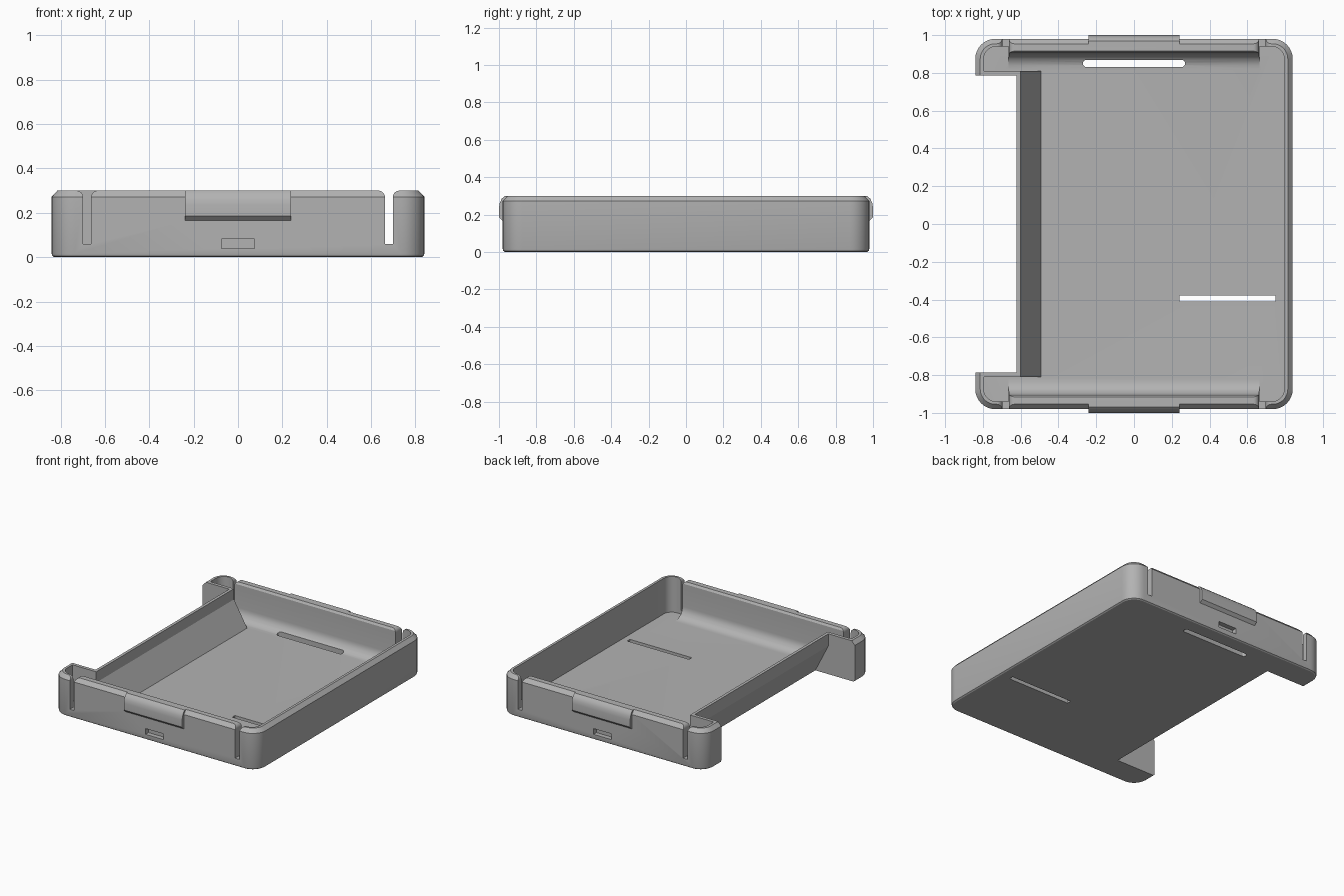
import bpy, bmesh, math
from mathutils import Vector

cube = bpy.data.objects.get("Cube")
if cube:
    bpy.data.objects.remove(cube, do_unlink=True)

grey = bpy.data.materials.new("plain_grey")
grey.use_nodes = True
colour = (0.45, 0.45, 0.45, 1)
grey.diffuse_color = colour
grey.node_tree.nodes["Principled BSDF"].inputs["Base Color"].default_value = colour


def loft(name, loops):
    """Closed solid through matching point loops."""
    bm = bmesh.new()
    rings = [[bm.verts.new(p) for p in loop] for loop in loops]
    for a, b in zip(rings, rings[1:]):
        for i in range(len(a)):
            j = (i + 1) % len(a)
            bm.faces.new((a[i], a[j], b[j], b[i]))
    bm.faces.new(rings[0])
    bm.faces.new(rings[-1])
    bmesh.ops.recalc_face_normals(bm, faces=bm.faces)
    mesh = bpy.data.meshes.new(name)
    bm.to_mesh(mesh)
    bm.free()
    mesh.materials.append(grey)
    obj = bpy.data.objects.new(name, mesh)
    bpy.context.collection.objects.link(obj)
    return obj


def rounded(hx, hy, r, z, n=8, centre=(0, 0)):
    """Rounded rectangle loop at height z."""
    pts = []
    for k, (sx, sy) in enumerate([(1, 1), (-1, 1), (-1, -1), (1, -1)]):
        for i in range(n + 1):
            a = math.pi / 2 * (k + i / n)
            pts.append((centre[0] + sx * (hx - r) + r * math.cos(a),
                        centre[1] + sy * (hy - r) + r * math.sin(a), z))
    return pts


def prism(name, profile, axis, a, b):
    """Extrude a (u, z) profile along x or y."""
    def put(u, z, t):
        return (t, u, z) if axis == "x" else (u, t, z)
    return loft(name, [[put(u, z, t) for u, z in profile] for t in (a, b)])


def box(name, x0, x1, y0, y1, z0, z1):
    return prism(name, [(x0, z0), (x1, z0), (x1, z1), (x0, z1)], "y", y0, y1)


def arc(cx, cz, r, start, end, n=8):
    return [(cx + r * math.cos(math.radians(start + (end - start) * i / n)),
             cz + r * math.sin(math.radians(start + (end - start) * i / n)))
            for i in range(n + 1)]


def combine(obj, tool, operation):
    """Apply a boolean and discard the tool."""
    mod = obj.modifiers.new("bool", "BOOLEAN")
    mod.operation, mod.solver, mod.object = operation, "EXACT", tool
    bpy.context.view_layer.update()
    result = bpy.data.meshes.new_from_object(
        obj.evaluated_get(bpy.context.evaluated_depsgraph_get()))
    obj.modifiers.clear()
    obj.data = result
    bpy.data.objects.remove(tool, do_unlink=True)


TOP, FLOOR, HX, HY = 0.3, 0.035, 0.84, 0.98

# Outer shell with rounded corners, softened base and chamfered rim
tray = loft("tray", [
    rounded(HX - 0.012, HY - 0.012, 0.093, 0),
    rounded(HX - 0.003, HY - 0.003, 0.102, 0.006),
    rounded(HX, HY, 0.105, 0.016),
    rounded(HX, HY, 0.105, 0.272),
    rounded(HX - 0.026, HY - 0.026, 0.079, TOP)])

# Main cavity
combine(tray, loft("cavity", [rounded(0.795, 0.94, 0.065, FLOOR),
                              rounded(0.795, 0.94, 0.065, 0.5)]), "DIFFERENCE")

# Inset side: sloping wall inside, matching slope outside
combine(tray, prism("inset_wall", [(-0.815, 0.02), (-0.485, 0.02), (-0.492, FLOOR),
                                   (-0.6, 0.22), (-0.6, TOP), (-0.815, TOP)],
                    "y", -0.81, 0.81), "UNION")
combine(tray, prism("inset_cut", [(-1, -0.1), (-0.515, -0.1), (-0.515, 0),
                                  (-0.622, 0.21), (-0.622, 0.5), (-1, 0.5)],
                    "y", -0.785, 0.785), "DIFFERENCE")

for s in (-1, 1):
    # Thick flexible side panel with a fillet into the floor
    curve = arc(0.825, FLOOR + 0.08, 0.08, -90, 0)
    panel = [(0.82, 0.02), (0.82, FLOOR)] + curve[1:] + [
        (0.905, 0.285), (0.915, TOP), (0.954, TOP), (0.965, 0.285), (0.965, 0.02)]
    combine(tray, prism("side_panel", [(s * u, z) for u, z in panel],
                        "x", -0.665, 0.665), "UNION")

    # Latch on the outside of each panel
    latch = [(0.94, 0.165), (0.98, 0.165), (1.0, 0.185), (1.0, 0.235),
             (0.996, 0.262), (0.985, 0.285), (0.968, TOP), (0.94, TOP)]
    combine(tray, prism("latch", [(s * u, z) for u, z in latch],
                        "x", -0.24, 0.24), "UNION")

    # Flared relief slots at both ends of the panel
    for cx in (-0.68, 0.68):
        slot = [(cx - 0.0175, 0.06), (cx + 0.0175, 0.06)]
        slot += arc(cx + 0.0475, 0.27, 0.03, 180, 90, 6)
        slot += [(cx + 0.0475, 0.4), (cx - 0.0475, 0.4)]
        slot += arc(cx - 0.0475, 0.27, 0.03, 90, 0, 6)
        combine(tray, prism("relief_slot", slot, "y", s * 0.88, s * 1.1), "DIFFERENCE")

    # Shallow pocket under the latch
    combine(tray, box("pocket", -0.075, 0.075, s * 0.945, s * 1.1, 0.04, 0.083),
            "DIFFERENCE")

# Floor slots
for centre, hx, hy, r in (((0, 0.85), 0.27, 0.019, 0.018),
                          ((0.495, -0.395), 0.255, 0.016, 0.004)):
    combine(tray, loft("floor_slot", [rounded(hx, hy, r, z, 6, centre)
                                      for z in (-0.1, 0.2)]), "DIFFERENCE")

# Smooth the curved areas, keep the edges crisp
bpy.ops.object.select_all(action="DESELECT")
tray.select_set(True)
bpy.context.view_layer.objects.active = tray
bpy.ops.object.shade_smooth_by_angle(angle=math.radians(25))
